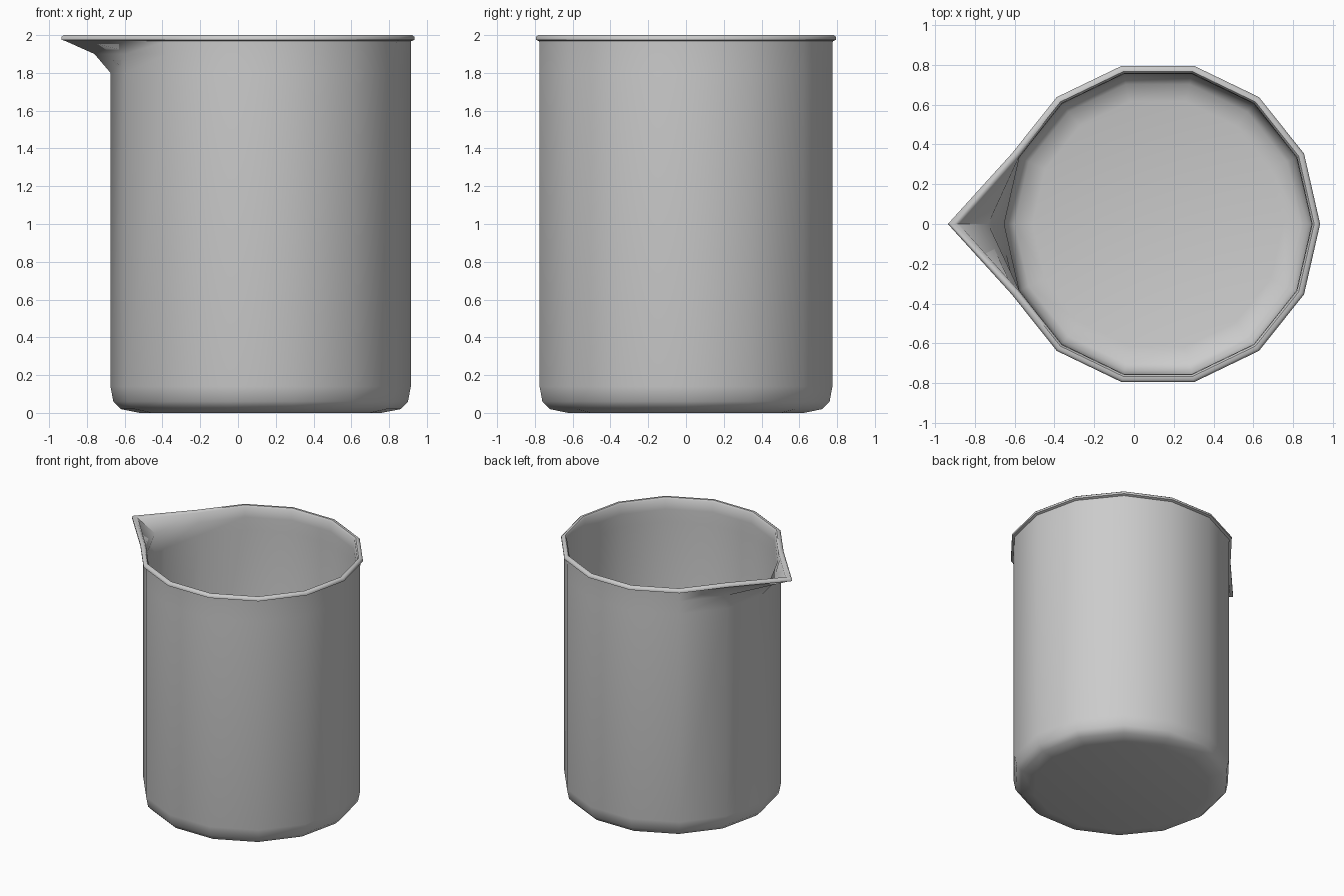
import bpy, bmesh, math

if "Cube" in bpy.data.objects:
    bpy.data.objects.remove(bpy.data.objects["Cube"])

SIDES = 14
CX = 0.12  # body axis, shifted to balance the spout

# (radius, height, extra reach at the spout corner), outside bottom -> rim -> inside floor
profile = [
    (0.64, 0.0, 0), (0.74, 0.02, 0), (0.78, 0.06, 0), (0.795, 0.14, 0),
    (0.795, 1.80, 0), (0.795, 1.90, 0.085), (0.797, 1.968, 0.235),
    (0.815, 1.975, 0.24), (0.815, 1.99, 0.24), (0.803, 2.0, 0.24),
    (0.785, 2.0, 0.235), (0.775, 1.988, 0.225),
    (0.772, 1.91, 0.08), (0.772, 1.81, 0),
    (0.772, 0.15, 0), (0.755, 0.08, 0), (0.72, 0.045, 0), (0.63, 0.025, 0),
]

glass = bpy.data.materials.new("light grey glass")
glass.diffuse_color = (0.6, 0.6, 0.6, 1)
glass.use_nodes = True
glass.node_tree.nodes["Principled BSDF"].inputs["Base Color"].default_value = glass.diffuse_color

# Lathe the beaker wall, pulling one corner out for the spout
bm = bmesh.new()
rings = []
for r, z, reach in profile:
    ring = []
    for i in range(SIDES):
        a = 2 * math.pi * i / SIDES
        rr = r + (reach if i == SIDES // 2 else 0)
        ring.append(bm.verts.new((CX + rr * math.cos(a), rr * math.sin(a), z)))
    rings.append(ring)
for lo, hi in zip(rings, rings[1:]):
    for i in range(SIDES):
        j = (i + 1) % SIDES
        bm.faces.new((lo[i], lo[j], hi[j], hi[i]))

# Underside and inside floor
bm.faces.new(rings[0][::-1])
bm.faces.new(rings[-1])
bmesh.ops.recalc_face_normals(bm, faces=bm.faces)

mesh = bpy.data.meshes.new("beaker")
bm.to_mesh(mesh)
bm.free()
mesh.materials.append(glass)
beaker = bpy.data.objects.new("beaker", mesh)
bpy.context.collection.objects.link(beaker)

# Smooth shading
bpy.context.view_layer.objects.active = beaker
beaker.select_set(True)
bpy.ops.object.shade_smooth_by_angle(angle=math.radians(50))
